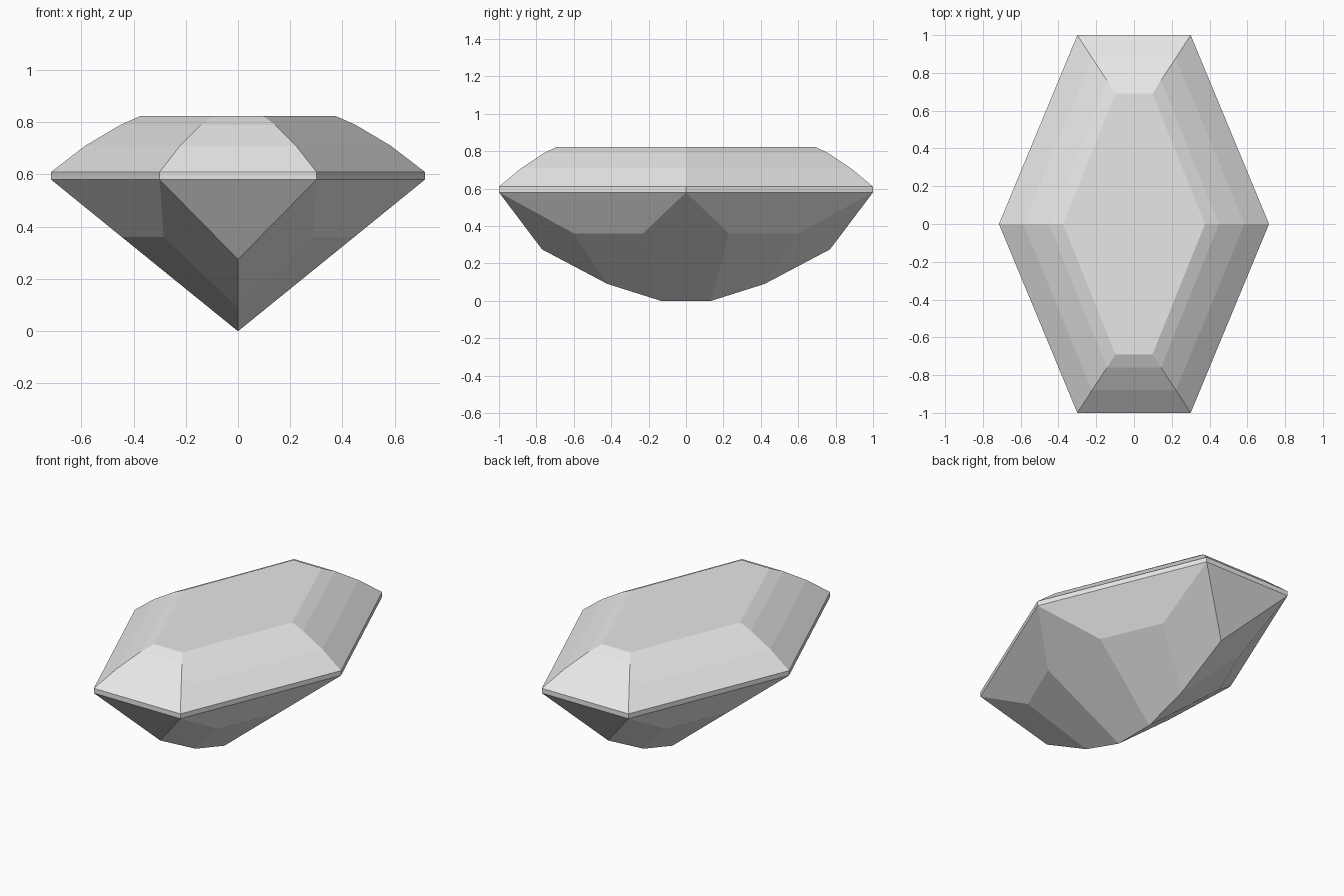
import bpy
import bmesh

cube = bpy.data.objects.get("Cube")
if cube:
    bpy.data.objects.remove(cube, do_unlink=True)

stone = bpy.data.materials.new("pale grey stone")
stone.use_nodes = True
colour = (0.8, 0.8, 0.8, 1)
stone.diffuse_color = colour
stone.node_tree.nodes["Principled BSDF"].inputs["Base Color"].default_value = colour

bm = bmesh.new()


def hexagon(side_x, end_x, end_y, z):
    """Ring of six corners, pointed at the sides and blunt at the ends."""
    corners = [(side_x, 0), (end_x, end_y), (-end_x, end_y),
               (-side_x, 0), (-end_x, -end_y), (end_x, -end_y)]
    return [bm.verts.new((x, y, z)) for x, y in corners]


# Girdle band and stepped crown, closed by the flat table
rings = [hexagon(*r) for r in (
    (0.715, 0.30, 1.0, 0.58),
    (0.715, 0.30, 1.0, 0.61),
    (0.585, 0.222, 0.88, 0.71),
    (0.45, 0.143, 0.76, 0.79),
    (0.376, 0.098, 0.69, 0.823))]
for low, high in zip(rings, rings[1:]):
    for i in range(6):
        j = (i + 1) % 6
        bm.faces.new((low[i], low[j], high[j], high[i]))
bm.faces.new(rings[-1])

# Pavilion: keel points shared by both sides, then facets for each quarter
girdle = rings[0]
keel = {s: [bm.verts.new((0, s * y, z))
            for y, z in ((0.135, 0), (0.42, 0.09), (0.77, 0.275))]
        for s in (1, -1)}
for sx in (1, -1):
    point = girdle[0 if sx == 1 else 3]
    inner = {}
    for sy in (1, -1):
        corner = girdle[{(1, 1): 1, (-1, 1): 2, (-1, -1): 4, (1, -1): 5}[sx, sy]]
        near = bm.verts.new((sx * 0.444, sy * 0.23, 0.36))
        far = bm.verts.new((sx * 0.285, sy * 0.60, 0.36))
        base, middle, tip = keel[sy]
        bm.faces.new((point, near, far, corner))
        bm.faces.new((near, base, middle, far))
        bm.faces.new((far, middle, tip, corner))
        inner[sy] = near
    # Broad central facet on each side
    bm.faces.new((point, inner[1], keel[1][0], keel[-1][0], inner[-1]))
# Triangular end facets
bm.faces.new((girdle[1], girdle[2], keel[1][2]))
bm.faces.new((girdle[4], girdle[5], keel[-1][2]))

bmesh.ops.recalc_face_normals(bm, faces=bm.faces[:])
mesh = bpy.data.meshes.new("cut_gem")
bm.to_mesh(mesh)
bm.free()
mesh.materials.append(stone)
gem = bpy.data.objects.new("cut_gem", mesh)
bpy.context.collection.objects.link(gem)
